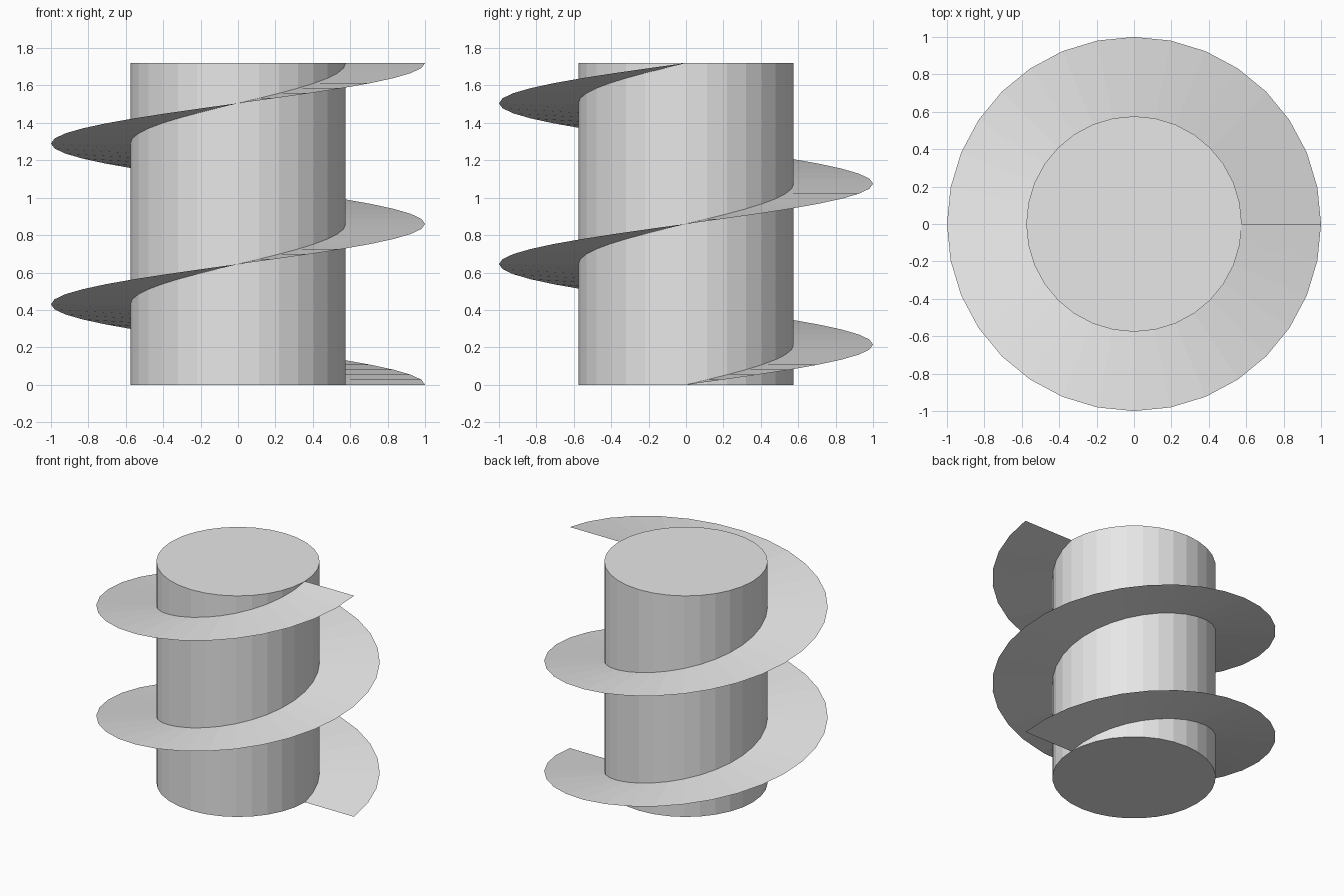
import bpy
import bmesh
from math import cos, sin, tau

SIDES = 32
TURNS = 2
HEIGHT = 1.72
CORE_RADIUS = 0.576
BLADE_RADIUS = 1.0

default_cube = bpy.data.objects.get("Cube")
if default_cube:
    bpy.data.objects.remove(default_cube, do_unlink=True)

# Single grey material
grey = bpy.data.materials.new("light_grey")
grey.use_nodes = True
grey.diffuse_color = (0.8, 0.8, 0.8, 1)
grey.node_tree.nodes["Principled BSDF"].inputs["Base Color"].default_value = grey.diffuse_color

# Core: upright faceted cylinder
bpy.ops.mesh.primitive_cylinder_add(
    vertices=SIDES, radius=CORE_RADIUS, depth=HEIGHT, location=(0, 0, HEIGHT / 2))
core = bpy.context.object
core.name = core.data.name = "core_cylinder"
core.data.materials.append(grey)

# Blade: thin ribbon rising counter-clockwise around the core
bm = bmesh.new()
steps = SIDES * TURNS
previous = None
for i in range(steps + 1):
    angle = tau * i / SIDES
    z = HEIGHT * i / steps
    rung = [bm.verts.new((r * cos(angle), r * sin(angle), z))
            for r in (CORE_RADIUS, BLADE_RADIUS)]
    if previous:
        bm.faces.new((previous[0], previous[1], rung[1], rung[0]))
    previous = rung
mesh = bpy.data.meshes.new("spiral_blade")
bm.to_mesh(mesh)
bm.free()
mesh.materials.append(grey)
blade = bpy.data.objects.new("spiral_blade", mesh)
bpy.context.collection.objects.link(blade)
